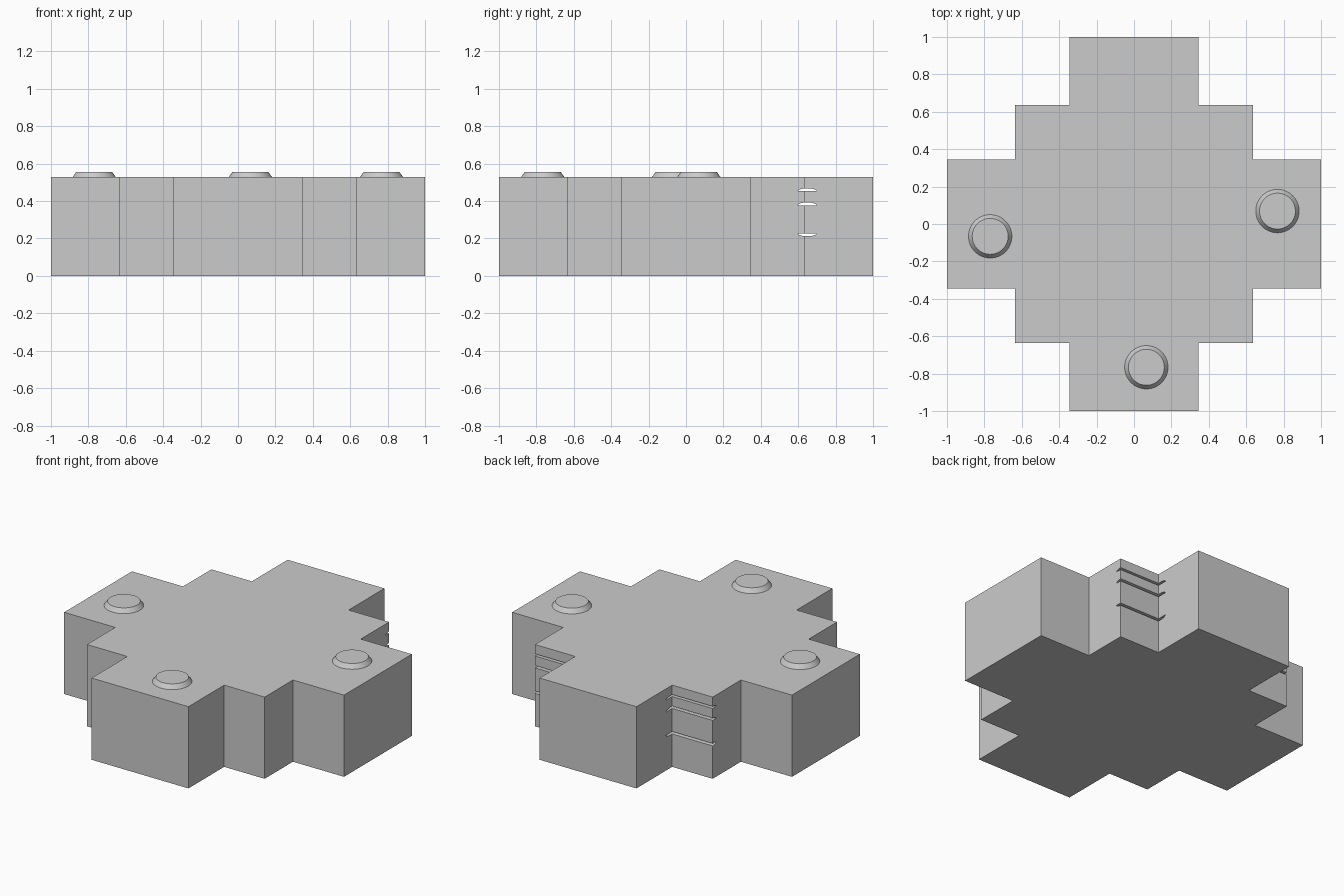
import bpy, bmesh, math
from mathutils import Vector

if "Cube" in bpy.data.objects:
    bpy.data.objects.remove(bpy.data.objects["Cube"])

grey = bpy.data.materials.new("plain_grey")
grey.diffuse_color = (0.6, 0.6, 0.6, 1)
grey.use_nodes = True
grey.node_tree.nodes["Principled BSDF"].inputs["Base Color"].default_value = grey.diffuse_color

HEIGHT = 0.528
ARM, STEP, REACH = 0.346, 0.635, 1.0


def prism(name, points, direction):
    """Extrude a closed outline along a direction."""
    bm = bmesh.new()
    face = bm.faces.new([bm.verts.new(p) for p in points])
    result = bmesh.ops.extrude_face_region(bm, geom=[face])
    moved = [v for v in result["geom"] if isinstance(v, bmesh.types.BMVert)]
    bmesh.ops.translate(bm, verts=moved, vec=Vector(direction))
    bmesh.ops.recalc_face_normals(bm, faces=bm.faces)
    mesh = bpy.data.meshes.new(name)
    bm.to_mesh(mesh)
    bm.free()
    mesh.materials.append(grey)
    obj = bpy.data.objects.new(name, mesh)
    bpy.context.collection.objects.link(obj)
    return obj


# Stepped cross block: one quarter outline turned four times
quarter = [(REACH, -ARM), (REACH, ARM), (STEP, ARM), (STEP, STEP), (ARM, STEP)]
outline = []
for c, s in ((1, 0), (0, 1), (-1, 0), (0, -1)):
    outline += [(c * x - s * y, s * x + c * y, 0) for x, y in quarter]
block = prism("stepped_block", outline, (0, 0, HEIGHT))

# Thin curved slots running through the rear of the block
for i, (z, bulge) in enumerate(((0.454, 0.014), (0.377, 0.016), (0.228, -0.016))):
    n = 12
    arc = [(-1.2, 0.648 - 0.05 * math.cos(math.pi * k / n),
            z + bulge * math.sin(math.pi * k / n)) for k in range(n + 1)]
    cutter = prism(f"slot_cutter_{i + 1}", arc, (2.4, 0, 0))
    cutter.hide_render = True
    cutter.hide_set(True)
    cut = block.modifiers.new("slot", 'BOOLEAN')
    cut.operation = 'DIFFERENCE'
    cut.solver = 'EXACT'
    cut.object = cutter

# Round tapered studs on three of the arms
for i, (x, y) in enumerate(((-0.769, -0.066), (0.767, 0.069), (0.066, -0.766))):
    bpy.ops.mesh.primitive_cone_add(vertices=64, radius1=0.116, radius2=0.096,
                                    depth=0.028, location=(x, y, HEIGHT + 0.014))
    stud = bpy.context.object
    stud.name = f"stud_{i + 1}"
    stud.data.materials.append(grey)
    bpy.ops.object.shade_smooth_by_angle(angle=math.radians(30))
